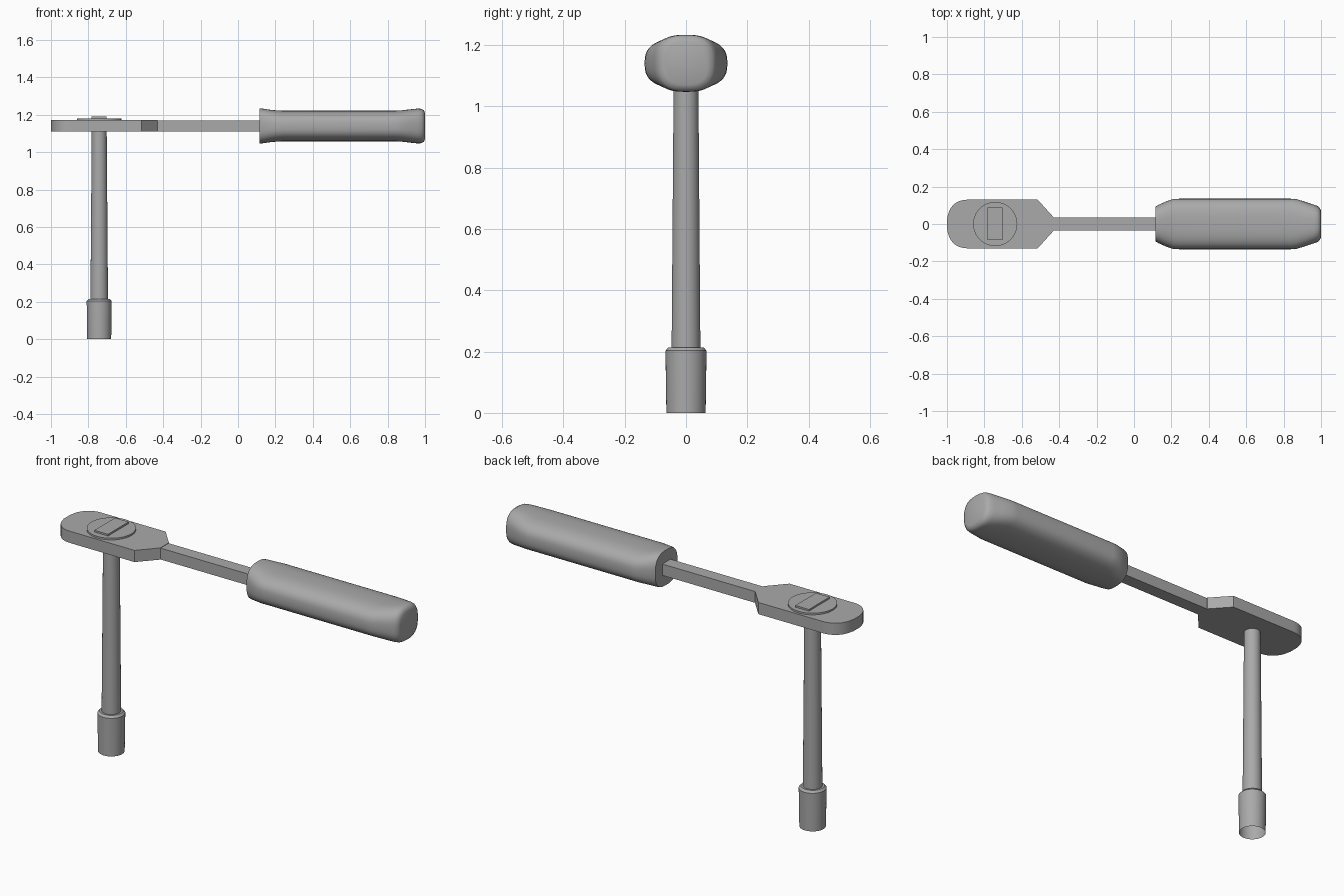
import bpy, bmesh, math

if "Cube" in bpy.data.objects:
    bpy.data.objects.remove(bpy.data.objects["Cube"])

steel = bpy.data.materials.new("steel_grey")
steel.diffuse_color = (0.40, 0.40, 0.40, 1)
steel.use_nodes = True
steel.node_tree.nodes["Principled BSDF"].inputs["Base Color"].default_value = steel.diffuse_color
AXIS_X = -0.742   # drive axis
MID_Z = 1.14      # handle height


def finish(name, bm, angle=35, bevel=0):
    bmesh.ops.recalc_face_normals(bm, faces=bm.faces)
    me = bpy.data.meshes.new(name)
    bm.to_mesh(me)
    bm.free()
    ob = bpy.data.objects.new(name, me)
    bpy.context.collection.objects.link(ob)
    me.materials.append(steel)
    if bevel:
        mod = ob.modifiers.new("soft_edges", "BEVEL")
        mod.width, mod.segments, mod.limit_method = bevel, 2, "ANGLE"
    bpy.ops.object.select_all(action="DESELECT")
    ob.select_set(True)
    bpy.context.view_layer.objects.active = ob
    bpy.ops.object.shade_smooth_by_angle(angle=math.radians(angle))
    return ob


def loft(name, rings, cap_start=True, cap_end=True, angle=35):
    bm = bmesh.new()
    loops = [[bm.verts.new(p) for p in ring] for ring in rings]
    n = len(loops[0])
    for a, b in zip(loops, loops[1:]):
        for i in range(n):
            j = (i + 1) % n
            bm.faces.new((a[i], a[j], b[j], b[i]))
    if cap_start:
        bm.faces.new(loops[0])
    if cap_end:
        bm.faces.new(loops[-1])
    return finish(name, bm, angle)


def circle(r, z, n=40):
    return [(AXIS_X + r * math.cos(2 * math.pi * i / n),
             r * math.sin(2 * math.pi * i / n), z) for i in range(n)]


def grip_section(x, a, b, n=48, power=2.7):
    pts = []
    for i in range(n):
        t = 2 * math.pi * i / n
        c, s = math.cos(t), math.sin(t)
        pts.append((x, math.copysign(a * abs(c) ** (2 / power), c),
                    MID_Z + math.copysign(b * abs(s) ** (2 / power), s)))
    return pts


def plate(name, outline, z0, z1, bevel=0):
    return loft(name, [[(x, y, z) for x, y in outline] for z in (z0, z1)])


# ratchet head: rounded nose, straight sides, tapered neck
nose = [(-0.89 - 0.11 * math.sin(t) ** 0.9, 0.13 * math.cos(t) ** 0.85)
        for t in [math.pi / 2 * i / 10 for i in range(10)]]
half = [(-0.43, 0.036), (-0.515, 0.13)] + nose + [(-1.0, 0.03)]
plate("ratchet_head", half + [(x, -y) for x, y in reversed(half)], 1.11, 1.172)

# bar joining head and grip
plate("neck_bar", [(-0.45, -0.034), (0.16, -0.034), (0.16, 0.034), (-0.45, 0.034)],
      1.11, 1.17)

# direction dial and its lever
loft("dial", [circle(0.118, 1.165), circle(0.118, 1.181)])
plate("dial_lever", [(-0.782, -0.085), (-0.702, -0.085), (-0.702, 0.088), (-0.782, 0.088)],
      1.175, 1.19)

# grip: oval sections, waisted in height and swollen in width
sections = [(0.115, 0.093, 0.093), (0.13, 0.102, 0.093), (0.17, 0.12, 0.087),
            (0.21, 0.134, 0.083), (0.24, 0.135, 0.082), (0.84, 0.135, 0.082),
            (0.87, 0.133, 0.083), (0.92, 0.117, 0.089), (0.96, 0.104, 0.093),
            (0.98, 0.097, 0.092), (0.993, 0.087, 0.085), (1.0, 0.07, 0.07)]
loft("grip", [grip_section(*s) for s in sections], angle=45)

# tapered shaft and the open-ended socket
loft("extension_shaft", [circle(0.047, 0.20), circle(0.04, 1.12)])
loft("socket", [circle(0.064, 0), circle(0.067, 0.203), circle(0.057, 0.214),
                circle(0.04, 0.214)], cap_start=False, angle=30)
